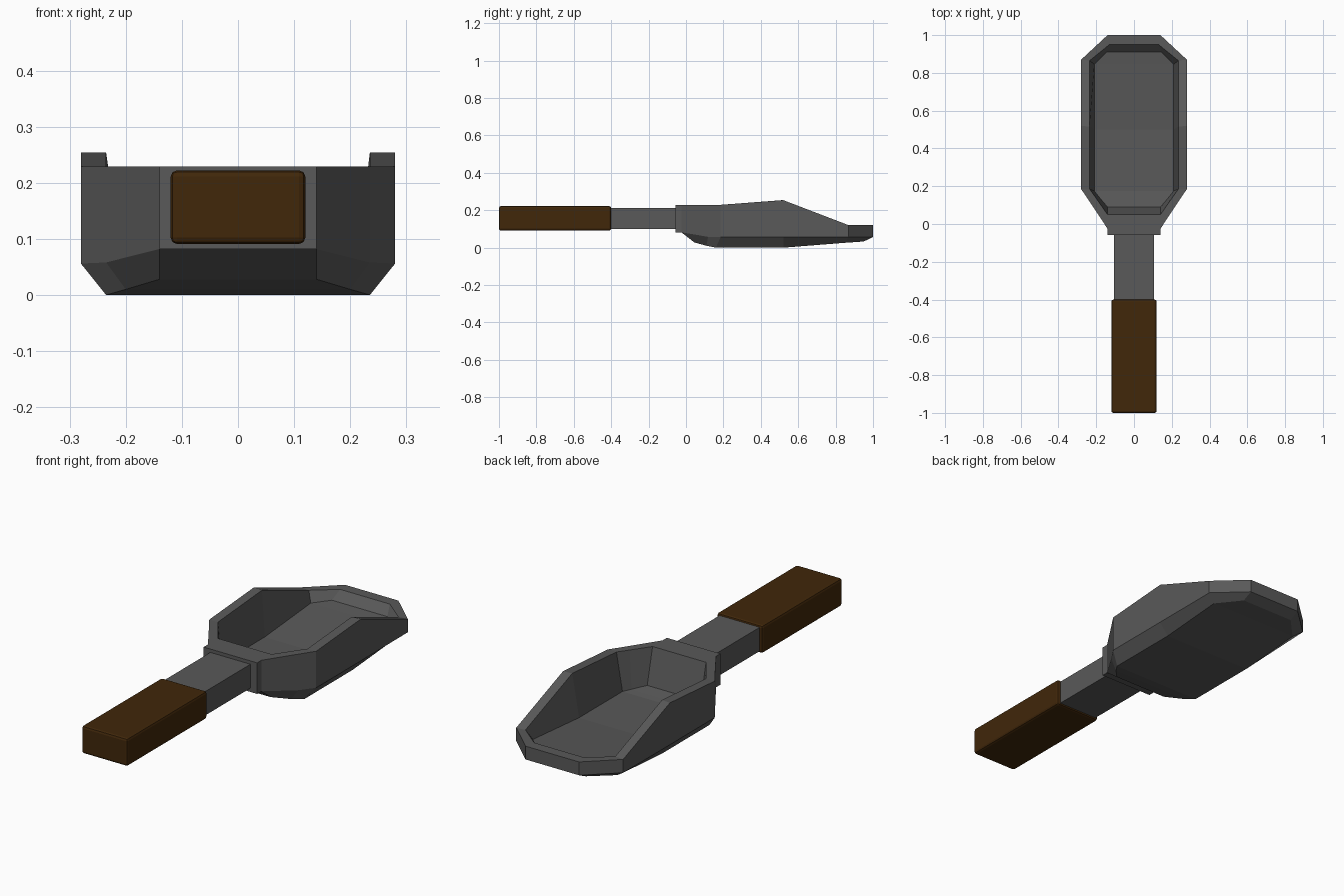
import bpy, bmesh

if "Cube" in bpy.data.objects:
    bpy.data.objects.remove(bpy.data.objects["Cube"])


def material(name, color):
    mat = bpy.data.materials.new(name)
    mat.diffuse_color = (*color, 1)
    mat.use_nodes = True
    mat.node_tree.nodes["Principled BSDF"].inputs["Base Color"].default_value = mat.diffuse_color
    return mat


metal = material("dark_metal", (.10, .10, .10))
wood = material("dark_wood", (.052, .020, .003))


def make_object(name, bm, mat):
    bmesh.ops.recalc_face_normals(bm, faces=bm.faces)
    mesh = bpy.data.meshes.new(name)
    bm.to_mesh(mesh)
    bm.free()
    mesh.materials.append(mat)
    ob = bpy.data.objects.new(name, mesh)
    bpy.context.collection.objects.link(ob)
    return ob


def box(name, half_x, y0, y1, z0, z1, mat):
    bm = bmesh.new()
    bmesh.ops.create_cube(bm, size=1)
    for v in bm.verts:
        v.co.x *= 2 * half_x
        v.co.y = (y0 + y1) / 2 + v.co.y * (y1 - y0)
        v.co.z = (z0 + z1) / 2 + v.co.z * (z1 - z0)
    return make_object(name, bm, mat)


# Scoop bowl: half rings (tip to handle end), mirrored and lofted
rings = [
    # underside
    [(.14, .95, .033), (.235, .85, .026), (.235, .52, 0), (.235, .16, 0),
     (.20, .11, .010), (.14, .045, .028)],
    # bottom of outer wall
    [(.14, 1.0, .057), (.28, .87, .057), (.28, .52, .056), (.28, .185, .056),
     (.235, .118, .058), (.14, -.025, .082)],
    # outer rim
    [(.14, 1.0, .12), (.28, .87, .12), (.28, .52, .254), (.28, .185, .229),
     (.235, .118, .229), (.14, -.025, .229)],
    # inner rim
    [(.13, .95, .12), (.235, .865, .12), (.235, .515, .254), (.235, .185, .229),
     (.20, .136, .229), (.14, .05, .229)],
    # inside floor
    [(.145, .91, .08), (.21, .845, .074), (.21, .50, .045), (.21, .175, .045),
     (.185, .143, .05), (.14, .09, .06)],
]
bm = bmesh.new()
loops = []
for half in rings:
    right = [bm.verts.new(p) for p in half]
    left = [bm.verts.new((-x, y, z)) for x, y, z in half]
    loops.append(right + left[::-1])
n = len(loops[0])
for a, b in zip(loops, loops[1:]):
    for i in range(n):
        j = (i + 1) % n
        bm.faces.new((a[i], a[j], b[j], b[i]))
for lp in (loops[0], loops[-1]):
    for i in range(n // 2 - 1):
        bm.faces.new((lp[i], lp[i + 1], lp[n - 2 - i], lp[n - 1 - i]))
make_object("scoop_bowl", bm, metal)

# Collar and neck
box("collar", .14, -.057, -.02, .082, .229, metal)
box("neck", .105, -.42, -.05, .10, .213, metal)

# Wooden grip with softened edges
grip = box("handle_grip", .12, -1.0, -.40, .091, .222, wood)
bevel = grip.modifiers.new("soft_edges", 'BEVEL')
bevel.width = .011
bevel.segments = 2
